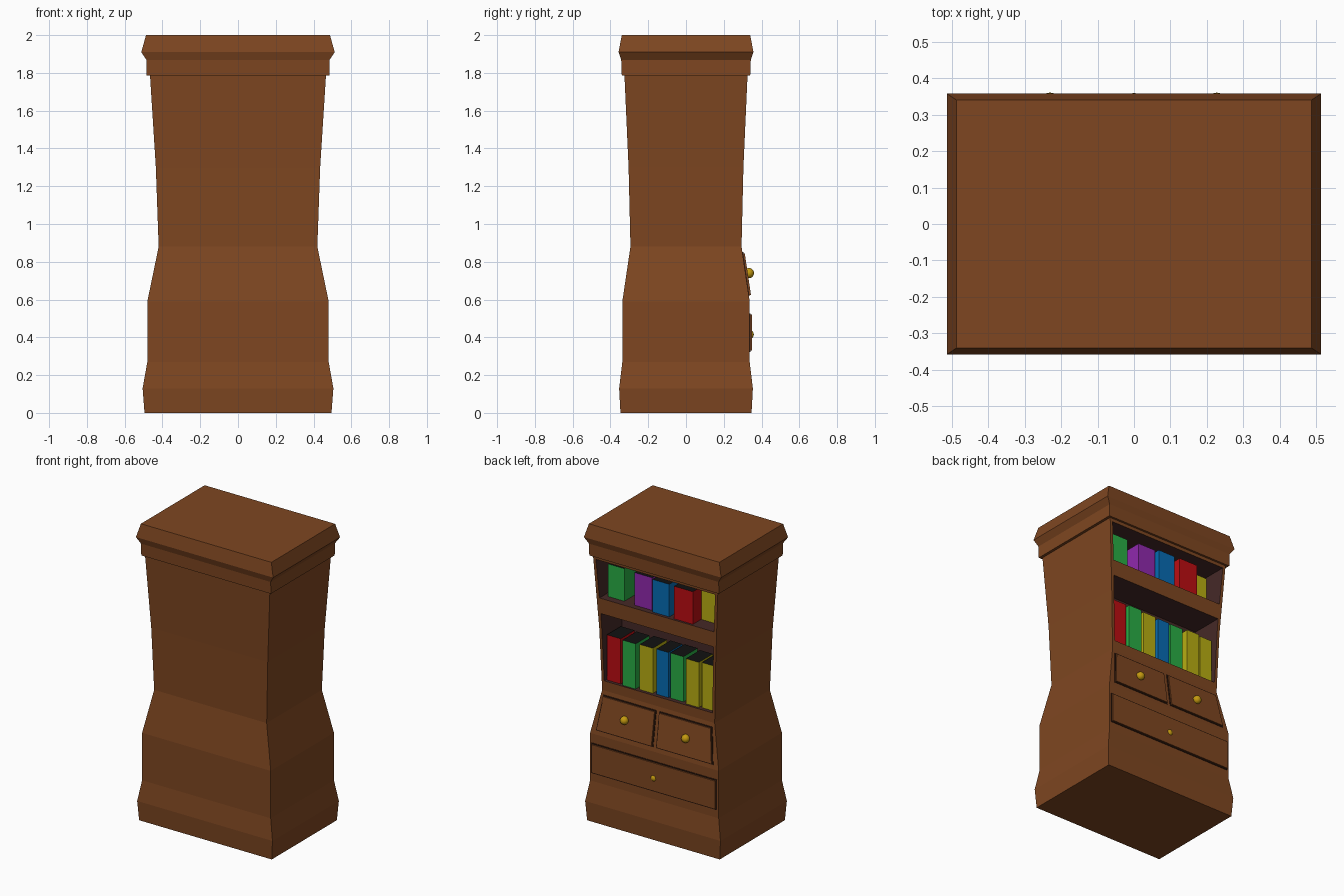
import bpy, bmesh

if "Cube" in bpy.data.objects:
    bpy.data.objects.remove(bpy.data.objects["Cube"])


def material(name, rgb):
    m = bpy.data.materials.new(name)
    m.diffuse_color = (*rgb, 1)
    m.use_nodes = True
    m.node_tree.nodes["Principled BSDF"].inputs["Base Color"].default_value = m.diffuse_color
    return m


WOOD = material("wood", (0.21, 0.062, 0.015))
INNER = material("shelf_inside", (0.06, 0.022, 0.02))
DARK = material("drawer_gap", (0.035, 0.012, 0.006))
BLACK = material("book_top", (0.006, 0.006, 0.006))
GOLD = material("knob_gold", (0.55, 0.32, 0.005))
COLORS = {
    "red": material("red", (0.5, 0.004, 0.006)),
    "green": material("green", (0.022, 0.42, 0.06)),
    "blue": material("blue", (0.002, 0.15, 0.45)),
    "yellow": material("yellow", (0.48, 0.42, 0.006)),
    "purple": material("purple", (0.28, 0.022, 0.42)),
}


def loft(name, rings, mat, top_mat=None):
    """Stack of rectangles (z, x0, x1, y0, y1) joined into a closed solid."""
    bm = bmesh.new()
    loops = [[bm.verts.new((x, y, z)) for x, y in
              ((x0, y0), (x1, y0), (x1, y1), (x0, y1))]
             for z, x0, x1, y0, y1 in rings]
    for a, b in zip(loops, loops[1:]):
        for i in range(4):
            j = (i + 1) % 4
            bm.faces.new((a[i], a[j], b[j], b[i]))
    bm.faces.new(loops[0][::-1])
    top = bm.faces.new(loops[-1])
    if top_mat:
        top.material_index = 1
    bmesh.ops.recalc_face_normals(bm, faces=bm.faces)
    me = bpy.data.meshes.new(name)
    bm.to_mesh(me)
    bm.free()
    me.materials.append(mat)
    if top_mat:
        me.materials.append(top_mat)
    ob = bpy.data.objects.new(name, me)
    bpy.context.collection.objects.link(ob)
    return ob


def centred(profile):
    return [(z, -hx, hx, -hy, hy) for z, hx, hy in profile]


# Carcass with flared base, waist and widening upper part
body = loft("cabinet_body", centred([
    (0, 0.495, 0.347), (0.13, 0.505, 0.354), (0.27, 0.48, 0.337),
    (0.59, 0.48, 0.337), (0.88, 0.42, 0.294), (1.30, 0.435, 0.304),
    (1.79, 0.466, 0.326)]), WOOD)

# Cornice
loft("cornice", centred([
    (1.787, 0.484, 0.34), (1.868, 0.484, 0.343),
    (1.91, 0.512, 0.357), (2.0, 0.487, 0.34)]), WOOD)

# Two shelf openings cut into the +y face
for name, lo, hi in (("lower_opening", (0.945, 0.403), (1.40, 0.42)),
                     ("upper_opening", (1.505, 0.427), (1.765, 0.445))):
    cutter = loft(name, [(z, -h, h, 0.09, 0.5) for z, h in (lo, hi)], INNER)
    cutter.hide_render = True
    mod = body.modifiers.new(name, "BOOLEAN")
    mod.operation = "DIFFERENCE"
    mod.solver = "EXACT"
    mod.material_mode = "TRANSFER"
    mod.object = cutter
    bpy.context.view_layer.objects.active = body
    bpy.ops.object.modifier_apply(modifier=name)
    bpy.data.objects.remove(cutter)

# Books: (colour, x left, x right, spine y)
upper = [("green", 0.275, 0.395, 0.265), ("purple", 0.06, 0.193, 0.275),
         ("blue", -0.08, 0.045, 0.293), ("red", -0.26, -0.119, 0.298),
         ("yellow", -0.41, -0.262, 0.21)]
lower = [("red", 0.296, 0.398, 0.275), ("green", 0.178, 0.276, 0.283),
         ("yellow", 0.056, 0.154, 0.274), ("blue", -0.057, 0.032, 0.27),
         ("green", -0.168, -0.07, 0.267), ("yellow", -0.292, -0.195, 0.28),
         ("yellow", -0.40, -0.308, 0.27)]
for row, books, z0, z1 in (("upper", upper, 1.505, 1.725),
                           ("lower", lower, 0.945, 1.25)):
    for i, (c, x0, x1, y) in enumerate(books):
        back = max(y - 0.15, 0.1)
        loft(f"{row}_book_{i + 1}",
             [(z, x0, x1, back, y) for z in (z0, z1)], COLORS[c], BLACK)


# Drawer front with a dark surround, bottom and top edges (z, x0, x1, y)
def drawer(name, bottom, top):
    for suffix, g, out, mat in (("front", 0, 0.012, WOOD),
                                ("surround", 0.007, 0.004, DARK)):
        (zb, a0, a1, yb), (zt, b0, b1, yt) = bottom, top
        loft(f"{name}_{suffix}", [
            (zb - g, a0 - g, a1 + g, yb - 0.03, yb + out),
            (zt + g, b0 - g, b1 + g, yt - 0.03, yt + out)], mat)


drawer("left_drawer", (0.625, 0.018, 0.43, 0.332), (0.845, 0.018, 0.40, 0.299))
drawer("right_drawer", (0.625, -0.43, -0.018, 0.332), (0.845, -0.40, -0.018, 0.299))
drawer("wide_drawer", (0.33, -0.462, 0.462, 0.337), (0.52, -0.462, 0.462, 0.337))

# Knobs
for name, x, y, z, r in (("left_knob", 0.227, 0.333, 0.74, 0.027),
                         ("right_knob", -0.23, 0.333, 0.74, 0.027),
                         ("wide_knob", 0, 0.336, 0.415, 0.023)):
    bpy.ops.mesh.primitive_uv_sphere_add(segments=20, ring_count=12, radius=r,
                                         location=(x, y, z))
    knob = bpy.context.object
    knob.name = name
    knob.data.materials.append(GOLD)
    bpy.ops.object.shade_smooth()
